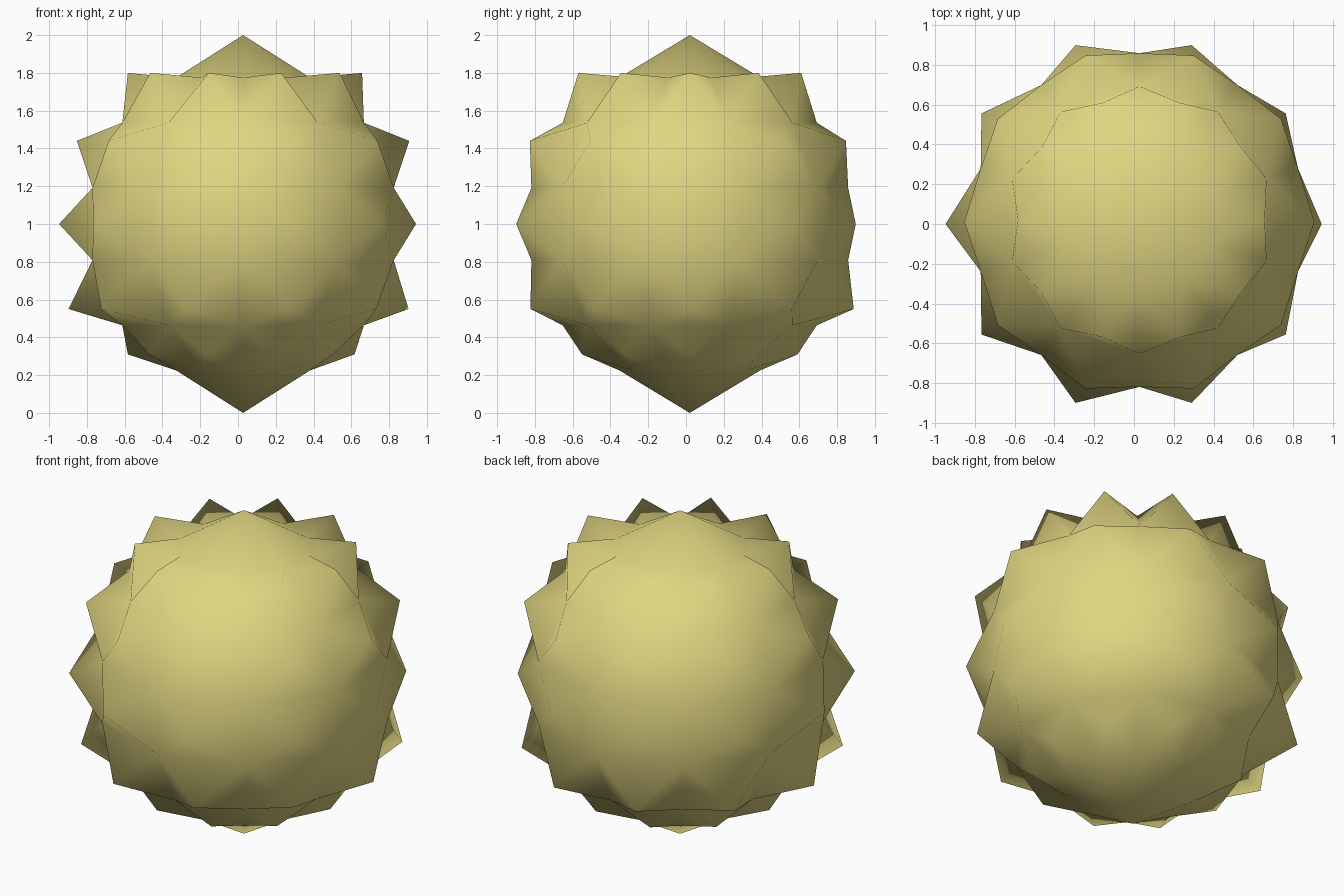
import bpy
import bmesh
import math
from mathutils import Vector

cube = bpy.data.objects.get("Cube")
if cube:
    bpy.data.objects.remove(cube, do_unlink=True)

CENTRE = Vector((0.027, 0.02, 1.0))
SEGMENTS, RINGS = 10, 7

# Spike rings from top to bottom: height, radius, x drift, y drift
SPIKE_RINGS = [
    (0.80, 0.62, 0.01, 0.0),
    (0.44, 0.88, 0.0, -0.01),
    (0.0, 0.945, -0.029, -0.02),
    (-0.45, 0.90, -0.024, 0.012),
    (-0.69, 0.60, -0.01, 0.0),
]

# Core ball
bm = bmesh.new()
bmesh.ops.create_uvsphere(bm, u_segments=SEGMENTS, v_segments=RINGS, radius=0.86)

# Pole spikes
for v in bm.verts:
    if abs(v.co.z) > 0.85:
        v.co = (0, 0, math.copysign(1.0, v.co.z))

# One spike on every four-sided face
quads = [f for f in bm.faces if len(f.verts) == 4]
tips = bmesh.ops.poke(bm, faces=quads)["verts"]
for tip in tips:
    latitude = math.atan2(tip.co.z, math.hypot(tip.co.x, tip.co.y))
    row = round(2 - latitude / (math.pi / RINGS))
    z, radius, dx, dy = SPIKE_RINGS[row]
    angle = math.atan2(tip.co.y, tip.co.x)
    tip.co = (radius * math.cos(angle) + dx, radius * math.sin(angle) + dy, z)

bmesh.ops.translate(bm, verts=bm.verts, vec=CENTRE)
bmesh.ops.recalc_face_normals(bm, faces=bm.faces)
for f in bm.faces:
    f.smooth = True

mesh = bpy.data.meshes.new("spiky_ball")
bm.to_mesh(mesh)
bm.free()
ball = bpy.data.objects.new("spiky_ball", mesh)
bpy.context.collection.objects.link(ball)

# Khaki surface
khaki = bpy.data.materials.new("khaki")
khaki.use_nodes = True
colour = (0.75, 0.67, 0.22, 1.0)
khaki.diffuse_color = colour
khaki.node_tree.nodes["Principled BSDF"].inputs["Base Color"].default_value = colour
mesh.materials.append(khaki)
